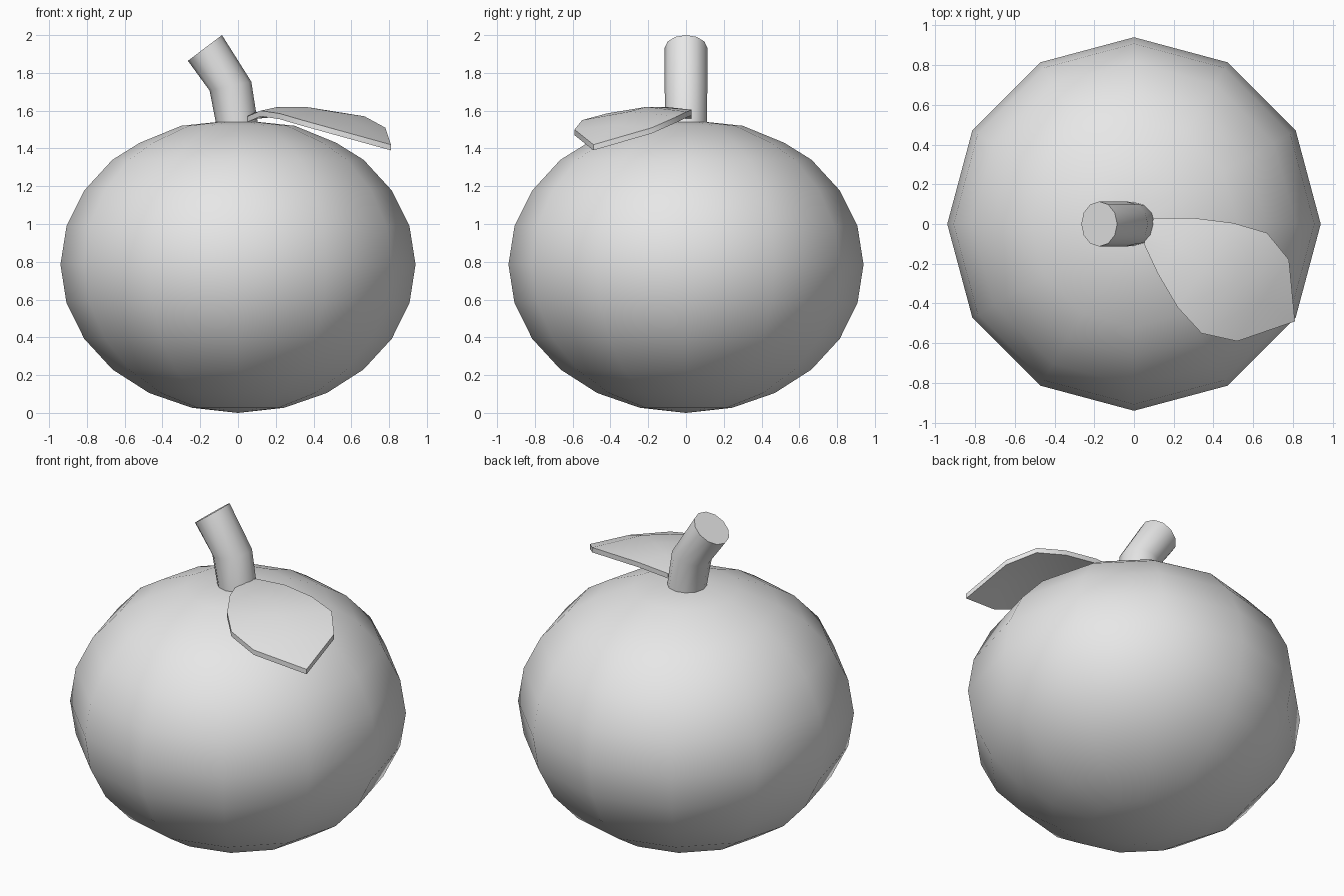
import bpy
import bmesh
from math import sin, cos, pi, radians
from mathutils import Vector

SIDES = 12

default_cube = bpy.data.objects.get("Cube")
if default_cube:
    bpy.data.objects.remove(default_cube, do_unlink=True)

grey = bpy.data.materials.new("plain grey")
grey.use_nodes = True
grey.diffuse_color = (0.8, 0.8, 0.8, 1)
for node in grey.node_tree.nodes:
    if node.type == "BSDF_PRINCIPLED":
        node.inputs["Base Color"].default_value = grey.diffuse_color


def finish(bm, name, sharp_angle):
    """Turn a bmesh into a smooth-shaded object with sharp corners kept."""
    bmesh.ops.recalc_face_normals(bm, faces=bm.faces[:])
    mesh = bpy.data.meshes.new(name)
    bm.to_mesh(mesh)
    bm.free()
    mesh.materials.append(grey)
    for face in mesh.polygons:
        face.use_smooth = True
    mesh.set_sharp_from_angle(angle=radians(sharp_angle))
    obj = bpy.data.objects.new(name, mesh)
    bpy.context.collection.objects.link(obj)
    return obj


def bridge(bm, rings):
    """Join neighbouring closed rings of vertices with quads."""
    for low, high in zip(rings, rings[1:]):
        for i in range(SIDES):
            j = (i + 1) % SIDES
            bm.faces.new((low[i], low[j], high[j], high[i]))


def cap(bm, ring, centre):
    """Close a ring with a fan of triangles."""
    pole = bm.verts.new(centre)
    for i in range(SIDES):
        bm.faces.new((ring[i], ring[(i + 1) % SIDES], pole))


def circle(bm, centre, radius, tilt=0):
    """Ring of vertices, leaning about the y axis by tilt degrees."""
    lean = radians(tilt)
    ring = []
    for i in range(SIDES):
        a = 2 * pi * i / SIDES
        x, y = radius * cos(a), radius * sin(a)
        offset = Vector((x * cos(lean), y, x * sin(lean)))
        ring.append(bm.verts.new(Vector(centre) + offset))
    return ring


# Fruit body: squashed globe with a slightly broadened crown
RADIUS, HALF = 0.94, 0.785
profile = [(RADIUS * sin(pi * k / SIDES), HALF - HALF * cos(pi * k / SIDES))
           for k in range(1, SIDES - 2)]
profile += [(0.52, 1.43), (0.30, 1.52), (0.11, 1.54)]
bm = bmesh.new()
rings = [circle(bm, (0, 0, z), r) for r, z in profile]
bridge(bm, rings)
cap(bm, rings[0], (0, 0, 0))
cap(bm, rings[-1], (0, 0, 1.54))
finish(bm, "fruit_body", 45)

# Bent stem
bm = bmesh.new()
rings = [circle(bm, (0, 0, 1.50), 0.11),
         circle(bm, (-0.04, 0, 1.73), 0.113, 12),
         circle(bm, (-0.175, 0, 1.932), 0.113, 37)]
bridge(bm, rings)
bm.faces.new(rings[0])
bm.faces.new(rings[-1])
finish(bm, "stem", 45)

# Leaf: back edge, raised midrib and front edge meeting at the tip
back = [(.1, .03, 1.59), (.3, .03, 1.605), (.5, .005, 1.595),
        (.67, -.045, 1.57), (.78, -.18, 1.51)]
rib = [(.07, -.03, 1.585), (.21, -.11, 1.62), (.36, -.21, 1.62),
       (.5, -.3, 1.595), (.65, -.38, 1.525)]
front = [(.05, -.1, 1.57), (.12, -.25, 1.6), (.22, -.42, 1.585),
         (.34, -.55, 1.55), (.52, -.59, 1.5)]
bm = bmesh.new()
rows = [[bm.verts.new(p) for p in row] for row in (front, rib, back)]
tip = bm.verts.new((.81, -.49, 1.42))
for near, far in zip(rows, rows[1:]):
    for i in range(len(near) - 1):
        bm.faces.new((near[i], near[i + 1], far[i + 1], far[i]))
    bm.faces.new((near[-1], tip, far[-1]))
# Thicken the leaf downward
result = bmesh.ops.extrude_face_region(bm, geom=bm.faces[:],
                                       use_keep_orig=True)
lower = [v for v in result["geom"] if isinstance(v, bmesh.types.BMVert)]
bmesh.ops.translate(bm, verts=lower, vec=(0, 0, -0.03))
finish(bm, "leaf", 35)
